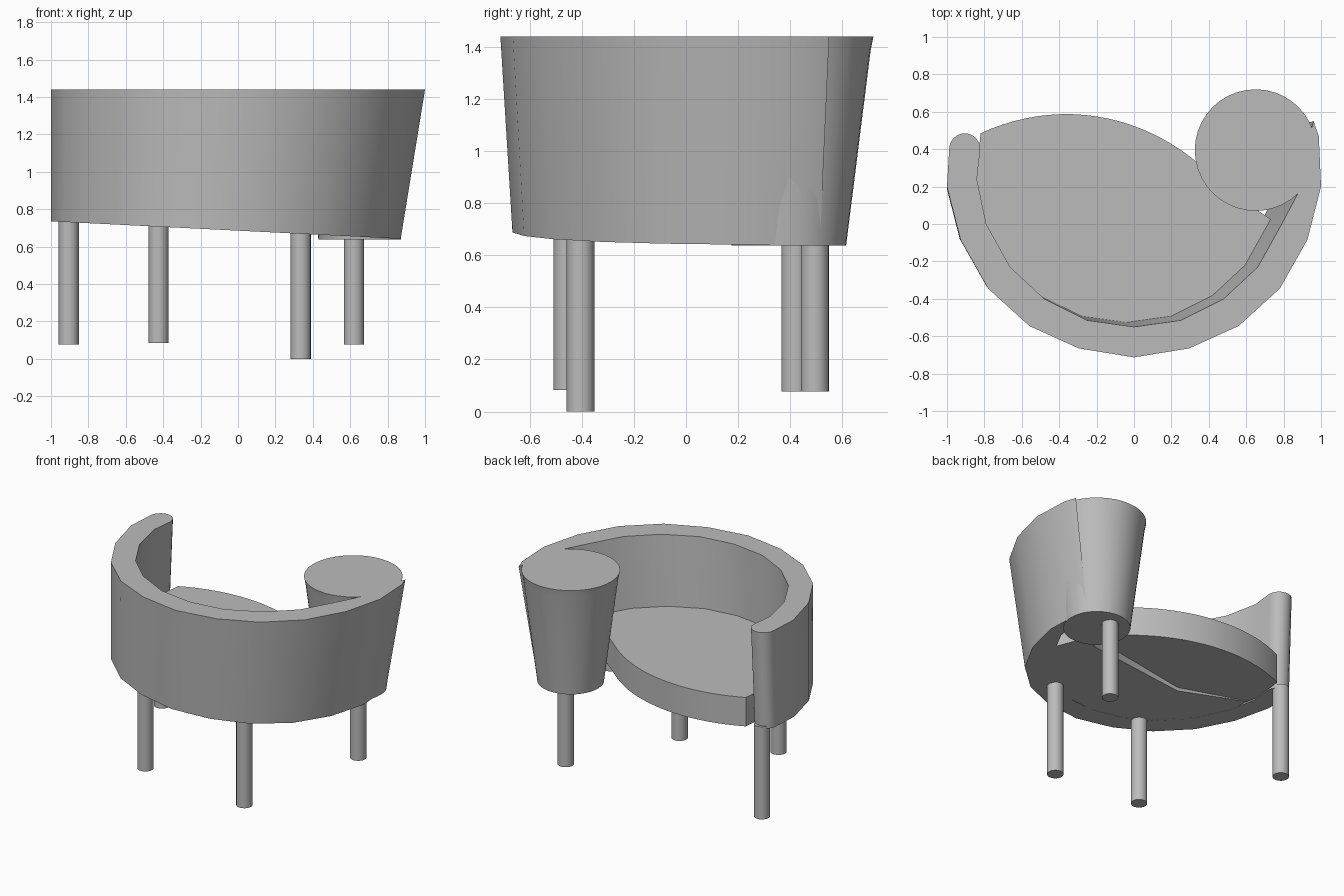
import bpy, bmesh, math
from mathutils import Vector

cube = bpy.data.objects.get("Cube")
if cube:
    bpy.data.objects.remove(cube)

grey = bpy.data.materials.new("plain_grey")
grey.use_nodes = True
COLOUR = (0.5, 0.5, 0.5, 1)
grey.diffuse_color = COLOUR
grey.node_tree.nodes["Principled BSDF"].inputs["Base Color"].default_value = COLOUR

TOP = 1.44
SEAT_LOW, SEAT_HIGH = 0.73, 0.94


def underside(x):
    """Height of the sloping underside of the shell."""
    return 0.735 - 0.05 * (x + 1)


def taper(x, y):
    """Outline point as it sits at the bottom of the shell."""
    return x - 0.065 * (x + 1), y * 0.935


def finish(name, bm, angle=30):
    bmesh.ops.recalc_face_normals(bm, faces=bm.faces)
    mesh = bpy.data.meshes.new(name)
    bm.to_mesh(mesh)
    bm.free()
    mesh.materials.append(grey)
    obj = bpy.data.objects.new(name, mesh)
    bpy.context.collection.objects.link(obj)
    bpy.ops.object.select_all(action="DESELECT")
    bpy.context.view_layer.objects.active = obj
    obj.select_set(True)
    bpy.ops.object.shade_smooth_by_angle(angle=math.radians(angle))
    return obj


def loft(name, lower, upper):
    """Solid between two matching outlines."""
    bm = bmesh.new()
    low = [bm.verts.new(p) for p in lower]
    high = [bm.verts.new(p) for p in upper]
    bm.faces.new(low[::-1])
    bm.faces.new(high)
    for i in range(len(low)):
        j = (i + 1) % len(low)
        bm.faces.new((low[i], low[j], high[j], high[i]))
    return finish(name, bm)


def turned(name, x, y, profile, sides):
    """Round part from (radius, height) pairs."""
    rings = []
    bm = bmesh.new()
    for r, z in profile:
        rings.append([bm.verts.new((x + r * math.cos(math.tau * i / sides),
                                    y + r * math.sin(math.tau * i / sides), z))
                      for i in range(sides)])
    for a, b in zip(rings, rings[1:]):
        for i in range(sides):
            j = (i + 1) % sides
            bm.faces.new((a[i], a[j], b[j], b[i]))
    bm.faces.new(rings[0][::-1])
    bm.faces.new(rings[-1])
    return finish(name, bm)


# Half outlines of the shell, mirrored across x
outer_half = [(0.295, -0.665), (0.56, -0.545), (0.78, -0.345), (0.927, -0.085), (1.0, 0.2)]
inner_half = [(0.25, -0.515), (0.48, -0.4), (0.662, -0.23), (0.79, 0.0)]


def mirrored(half, middle):
    return [(-x, y) for x, y in reversed(half)] + [middle] + half


outer = mirrored(outer_half, (0, -0.713))
inner = mirrored(inner_half, (0, -0.55))

# Curved shell: rounded on one arm, thinning to a point on the other
arm_round = [(-0.905 + 0.083 * math.cos(math.radians(a)), 0.402 + 0.083 * math.sin(math.radians(a)))
             for a in range(0, 181, 20)]
outline = (arm_round + outer + [(0.988, 0.47), (0.96, 0.55), (0.945, 0.49), (0.88, 0.17)]
           + inner[::-1] + [(-0.84, 0.24)])
bottom = [taper(x, y) for x, y in outline]
loft("curved_shell",
     [(x, y, underside(x)) for x, y in bottom],
     [(x, y, TOP) for x, y in outline])

# Seat slab with a bowed open edge
bow = [Vector(p) for p in ((0.62, 0.1), (0.36, 0.31))]
p0, p1, p2, p3 = (Vector(p) for p in ((0.36, 0.31), (0.03, 0.6), (-0.42, 0.67), (-0.82, 0.485)))
for i in range(1, 21):
    t = i / 20
    s = 1 - t
    bow.append(s**3 * p0 + 3 * s * s * t * p1 + 3 * s * t * t * p2 + t**3 * p3)
seat_outline = [(-0.845, 0.24)] + inner[:-1] + [(0.77, 0.0)] + [tuple(p) for p in bow]
loft("seat",
     [(x, y, SEAT_LOW) for x, y in seat_outline],
     [(x, y, SEAT_HIGH) for x, y in seat_outline])

# Base plate closing the underside of the shell
plate = ([taper(x * 1.03, y * 1.03) for x, y in inner]
         + [(0.6, 0.22), (0.45, 0.16), (-0.36, 0.016), (-0.82, 0.17)])
loft("base_plate",
     [(x, y, underside(x) + 0.001) for x, y in plate],
     [(x, y, SEAT_LOW + 0.02) for x, y in plate])

# Flared round armrest
turned("round_armrest", 0.65, 0.395, [(0.22, 0.637), (0.314, 1.385), (0.325, TOP)], 40)

# Legs
legs = {
    "arm_leg": (-0.905, 0.42, 0.077, 0.75),
    "armrest_leg": (0.62, 0.495, 0.077, 0.65),
    "front_right_leg": (-0.425, -0.455, 0.083, 0.72),
    "front_left_leg": (0.335, -0.405, 0.0, 0.69),
}
for name, (x, y, low, high) in legs.items():
    turned(name, x, y, [(0.054, low), (0.054, high)], 24)
